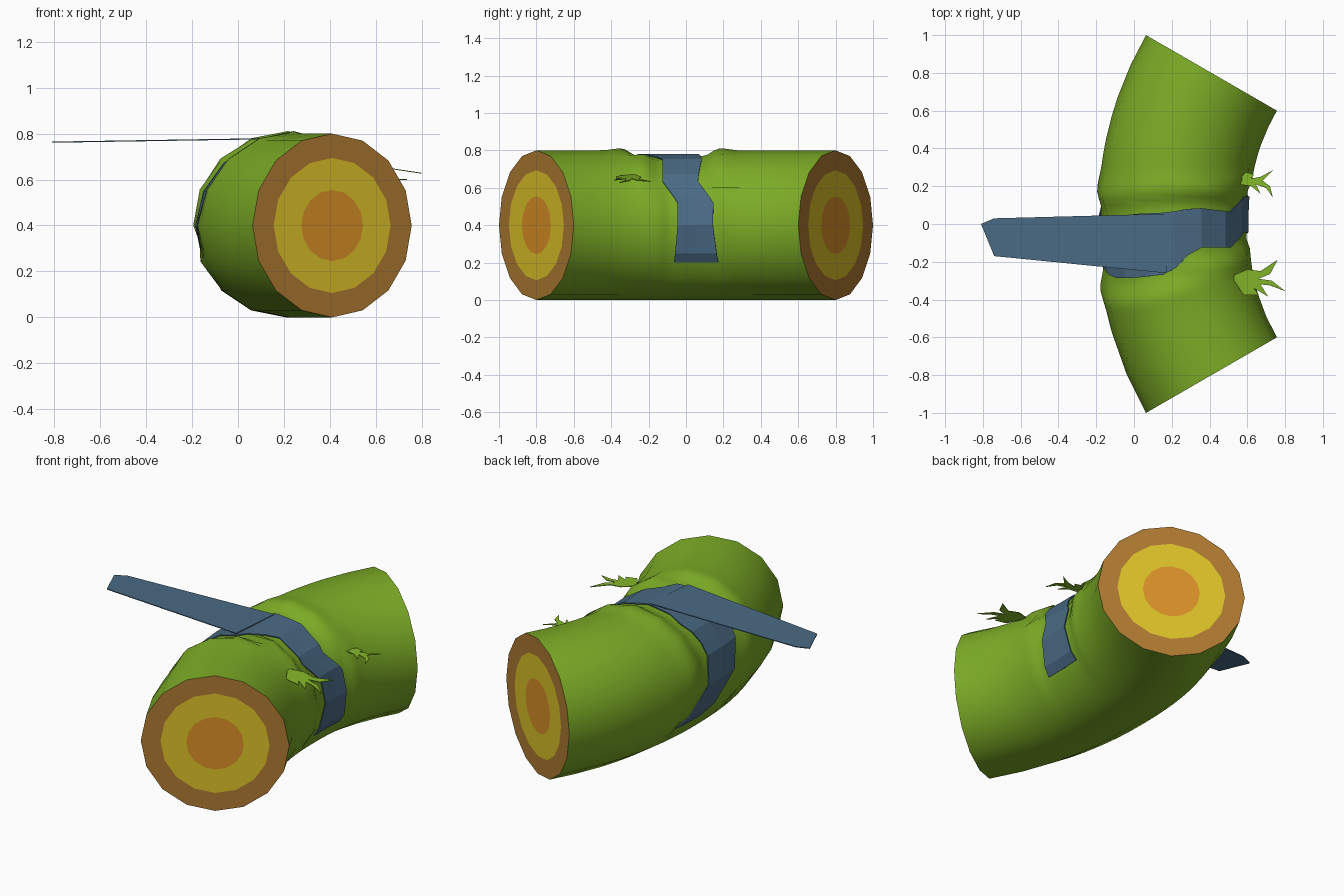
import bpy
from math import sin, cos, radians, pi

if "Cube" in bpy.data.objects:
    bpy.data.objects.remove(bpy.data.objects["Cube"])


def material(name, srgb):
    m = bpy.data.materials.new(name)
    lin = [(c / 255 / 12.92) if c < 11 else ((c / 255 + 0.055) / 1.055) ** 2.4 for c in srgb]
    m.diffuse_color = (*lin, 1)
    m.use_nodes = True
    m.node_tree.nodes["Principled BSDF"].inputs["Base Color"].default_value = m.diffuse_color
    return m


GREEN = material("stalk green", (124, 172, 38))
LEAF = material("leaf green", (132, 184, 42))
BLUE = material("strap blue", (74, 106, 132))
BROWN = material("rind brown", (174, 122, 50))
YELLOW = material("flesh yellow", (220, 194, 40))
ORANGE = material("core orange", (218, 144, 38))


def make(name, verts, faces, mats, smooth=False, thick=0):
    me = bpy.data.meshes.new(name)
    me.from_pydata(verts, [], faces)
    for m in mats:
        me.materials.append(m)
    for p in me.polygons:
        p.use_smooth = smooth
    ob = bpy.data.objects.new(name, me)
    bpy.context.collection.objects.link(ob)
    if thick:
        s = ob.modifiers.new("thickness", "SOLIDIFY")
        s.thickness = thick
        s.offset = 0
    return ob


# strap course around the stalk: angle, low y edge, high y edge
COURSE = [(-31, -.07, .20), (0, -.05, .17), (18, -.05, .17), (38, -.14, .07),
          (72, -.13, .09), (95, -.26, .06), (125, -.26, .05), (150, -.25, 0),
          (180, -.175, .045), (205, -.03, .17), (212, .04, .23)]


def strap_span(a):
    for (a0, l0, h0), (a1, l1, h1) in zip(COURSE, COURSE[1:]):
        if a0 <= a <= a1:
            f = (a - a0) / (a1 - a0)
            return l0 + f * (l1 - l0), h0 + f * (h1 - h0)
    return None


def radius(a, t):
    """Stalk radius, squeezed where the strap lies."""
    span = strap_span(a)
    if not span:
        return .4
    d = max(span[0] - .03 - t, t - span[1] - .03, 0)
    k = min(d / .08, 1)
    k = k * k * (3 - 2 * k)
    inner = .384 - .014 * max(sin(radians(a)), 0)
    swell = .012 * max(0, 1 - abs(d - .09) / .09)
    return inner + (.4 - inner) * k + swell * (1 if a > 0 else 0)


def place(a, t, r):
    """Point at angle a around the bent axis, at station t along it."""
    u = abs(t) / .8
    tilt = radians(30) * u ** 1.35 * (1 if t > 0 else -1)
    c, s = cos(radians(a)), sin(radians(a))
    return (.21 + .2 * u ** 2.3 + cos(tilt) * r * c, t - sin(tilt) * r * c, .4 + r * s)


# bent stalk, 16 sides
N = 16
angles = [-45 + i * 360 / N for i in range(N)]
stations = [-.8, -.64, -.475] + [-.42 + .03 * i for i in range(28)] + [.47, .55, .68, .8]
verts = [place(a, t, radius(a, t)) for t in stations for a in angles]
faces = [(j * N + i, j * N + N + i, j * N + N + (i + 1) % N, j * N + (i + 1) % N)
         for j in range(len(stations) - 1) for i in range(N)]
make("stalk", verts, faces, [GREEN], smooth=True)

# cut ends with concentric rings
for name, t in (("front_cut_end", -.8), ("back_cut_end", .8)):
    verts = [place(a, t, r) for r in (.4, .294, .155) for a in angles]
    faces = [(j * N + i, j * N + (i + 1) % N, j * N + N + (i + 1) % N, j * N + N + i)
             for j in range(2) for i in range(N)] + [tuple(range(2 * N, 3 * N))]
    if t > 0:
        faces = [f[::-1] for f in faces]
    ob = make(name, verts, faces, [BROWN, YELLOW, ORANGE])
    for p in ob.data.polygons:
        p.material_index = p.index // N

# strap following the stalk surface
verts, faces = [], []
steps = sorted({-31, 212, 18, 38} | {-22.5 + 11.25 * i for i in range(21)})
for a in steps:
    lo, hi = strap_span(a)
    flat = cos(pi / N) / cos(radians((a % 22.5) - 11.25))
    for f in (0, .5, 1):
        t = lo + f * (hi - lo)
        verts.append(place(a, t, radius(a, t) * flat + .009))
for i in range(len(steps) - 1):
    for k in (0, 1):
        b = 3 * i + k
        faces.append((b, b + 1, b + 4, b + 3)[::-1])
make("strap", verts, faces, [BLUE], thick=.006)

# loose strap end sticking out sideways
outline = [(.2, .055), (-.74, .03), (-.81, 0), (-.74, -.17), (.17, -.26)]
make("loose_strap_end", [(x, y, .779 + .016 * (x - .2)) for x, y in outline],
     [tuple(range(5))], [BLUE], thick=.005)

# leaf tufts: flat ragged outlines
TUFTS = {
    "front_leaf_tuft": (.665, -.15, [
        (.53, -.27), (.60, -.24), (.67, -.25), (.76, -.19), (.72, -.265), (.66, -.29),
        (.73, -.30), (.80, -.355), (.72, -.325), (.67, -.32), (.71, -.385), (.635, -.34),
        (.66, -.375), (.58, -.375), (.53, -.30)]),
    "back_leaf_tuft": (.60, .0, [
        (.555, .21), (.57, .25), (.59, .275), (.635, .262), (.62, .24), (.67, .25),
        (.735, .285), (.68, .23), (.72, .20), (.735, .14), (.70, .19), (.645, .21),
        (.67, .16), (.62, .20)])}
for name, (z, slope, pts) in TUFTS.items():
    make(name, [(x, y, z + slope * (x - .55)) for x, y in pts],
         [tuple(range(len(pts)))[::-1]], [LEAF], thick=.004)
